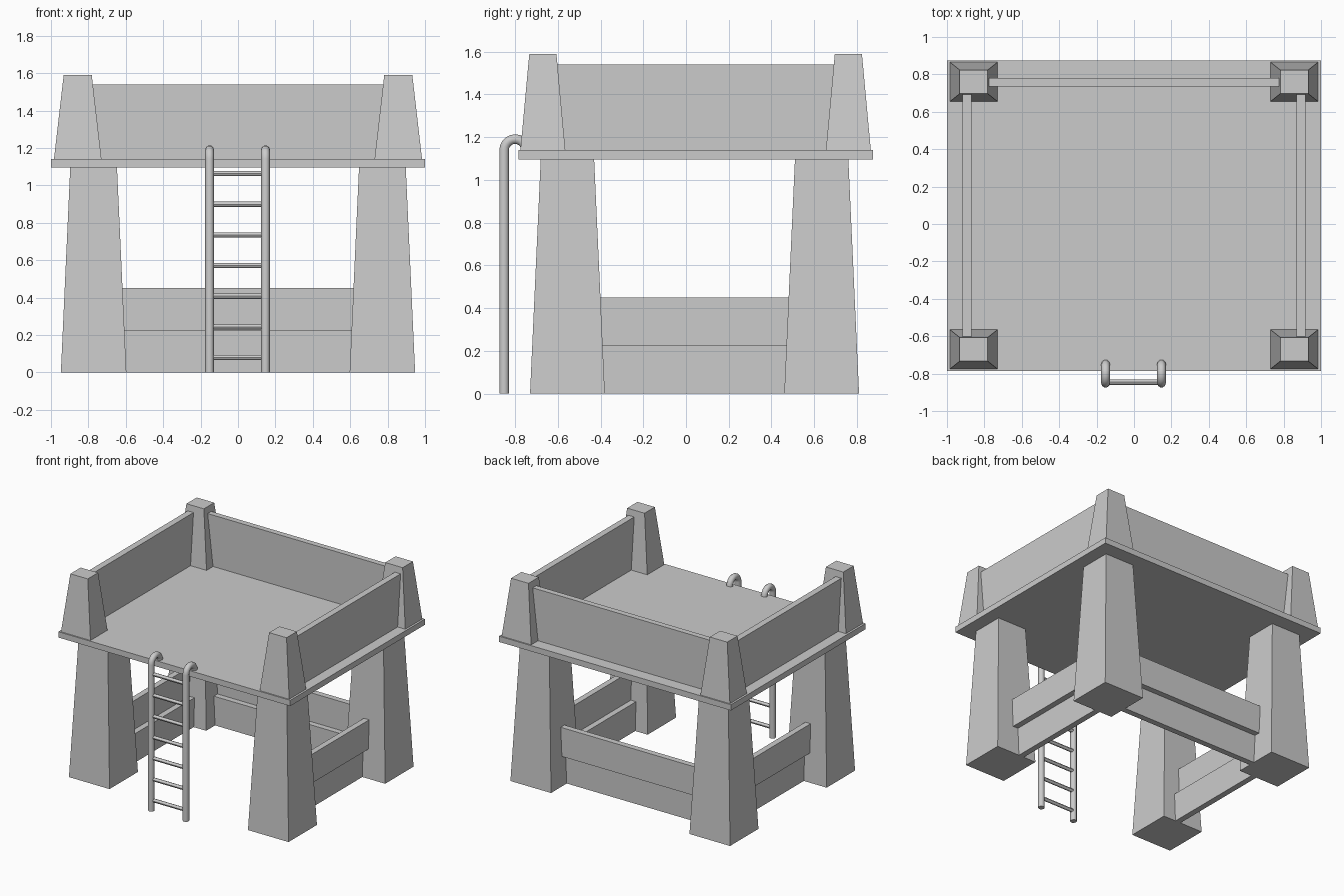
import bpy
import math

if "Cube" in bpy.data.objects:
    bpy.data.objects.remove(bpy.data.objects["Cube"])


def mesh_object(name, verts, faces):
    mesh = bpy.data.meshes.new(name)
    mesh.from_pydata(verts, [], faces)
    ob = bpy.data.objects.new(name, mesh)
    bpy.context.collection.objects.link(ob)
    return ob


def frustum(name, cx, cy, z0, z1, base, top):
    """Four-sided tapered block; base and top are (half x, half y)."""
    corners = [(-1, -1), (1, -1), (1, 1), (-1, 1)]
    verts = [(cx + sx * h[0], cy + sy * h[1], z)
             for z, h in ((z0, base), (z1, top)) for sx, sy in corners]
    faces = [(3, 2, 1, 0), (4, 5, 6, 7)]
    faces += [(i, (i + 1) % 4, (i + 1) % 4 + 4, i + 4) for i in range(4)]
    return mesh_object(name, verts, faces)


def box(name, x0, x1, y0, y1, z0, z1):
    half = ((x1 - x0) / 2, (y1 - y0) / 2)
    return frustum(name, (x0 + x1) / 2, (y0 + y1) / 2, z0, z1, half, half)


# Deck
DECK_BOTTOM, DECK_TOP = 1.095, 1.14
box("deck", -1, 1, -0.785, 0.875, DECK_BOTTOM, DECK_TOP)

# Tapered legs below the deck and corner posts above it
for side, sx in (("left", -1), ("right", 1)):
    for end, leg_y, post_y in (("front", -0.555, -0.67), ("back", 0.635, 0.76)):
        frustum(f"{end}_{side}_leg", sx * 0.772, leg_y, 0, DECK_BOTTOM,
                (0.175, 0.175), (0.125, 0.125))
        frustum(f"{end}_{side}_post", sx * 0.857, post_y, DECK_TOP, 1.59,
                (0.127, 0.105), (0.075, 0.0635))

# Railing boards above the deck, open at the front
box("back_railing", -0.8, 0.8, 0.735, 0.78, DECK_TOP, 1.54)
for side, sx in (("left", -1), ("right", 1)):
    cx = sx * 0.893
    box(f"{side}_railing", cx - 0.025, cx + 0.025, -0.66, 0.74, DECK_TOP, 1.54)

# Stacked planks between the legs, the lower row stepped inward
for row, z0, z1, inset in (("lower", 0, 0.225, 0.045), ("upper", 0.225, 0.45, 0)):
    y = 0.638 - inset
    box(f"back_{row}_plank", -0.68, 0.68, y - 0.023, y + 0.023, z0, z1)
    for side, sx in (("left", -1), ("right", 1)):
        cx = sx * (0.772 - inset)
        box(f"{side}_{row}_plank", cx - 0.023, cx + 0.023, -0.5, 0.55, z0, z1)

# Ladder rails hooked over the deck edge
RAIL_Y, HOOK = -0.851, 0.051
for side, x in (("left", -0.152), ("right", 0.147)):
    path = [(x, RAIL_Y, 0)]
    for i in range(11):
        a = math.pi * (1 - i / 10)
        path.append((x, RAIL_Y + HOOK + HOOK * math.cos(a), 1.14 + HOOK * math.sin(a)))
    curve = bpy.data.curves.new(f"{side}_ladder_rail", "CURVE")
    curve.dimensions = "3D"
    curve.bevel_depth = 0.0235
    curve.bevel_resolution = 3
    curve.use_fill_caps = True
    spline = curve.splines.new("POLY")
    spline.points.add(len(path) - 1)
    for point, co in zip(spline.points, path):
        point.co = (*co, 1)
    bpy.context.collection.objects.link(bpy.data.objects.new(curve.name, curve))

# Ladder rungs
for i in range(7):
    bpy.ops.mesh.primitive_cylinder_add(
        vertices=12, radius=0.014, depth=0.28,
        location=(-0.0025, -0.846, 0.08 + i * 0.1638), rotation=(0, math.pi / 2, 0))
    bpy.context.object.name = f"ladder_rung_{i + 1}"
    bpy.ops.object.shade_smooth_by_angle()
